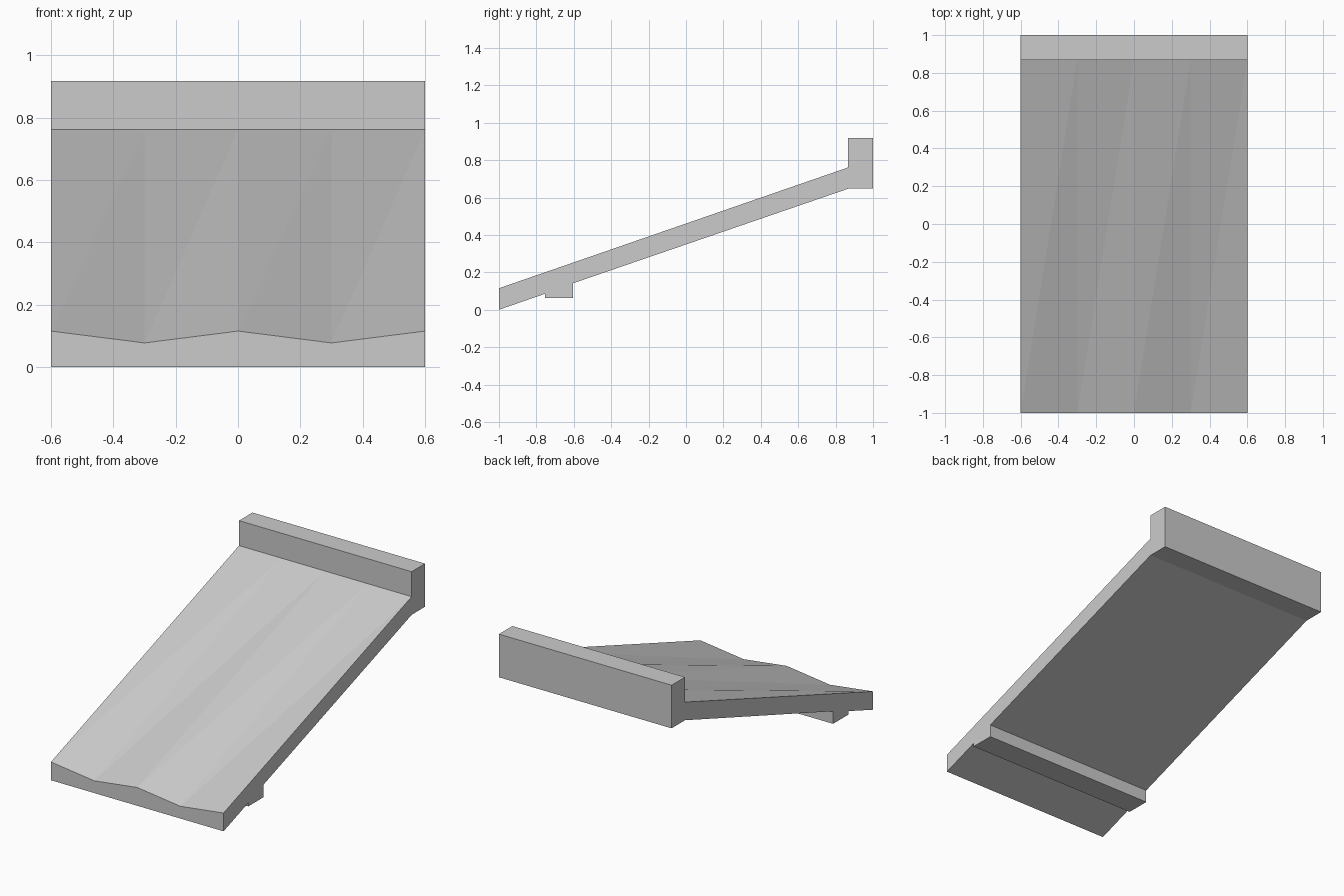
import bpy
import bmesh

cube = bpy.data.objects.get("Cube")
if cube:
    bpy.data.objects.remove(cube, do_unlink=True)

grey = bpy.data.materials.new("plain grey")
grey.use_nodes = True
colour = (0.6, 0.6, 0.6, 1)
grey.diffuse_color = colour
grey.node_tree.nodes["Principled BSDF"].inputs["Base Color"].default_value = colour

# Side profile (y, z): lower edge, hanging lug, sloped underside, raised upper rim
PROFILE = [(-1, 0), (-0.755, 0.085), (-0.755, 0.063), (-0.603, 0.063),
           (-0.603, 0.142), (0.867, 0.647), (1, 0.647), (1, 0.918),
           (0.867, 0.918), (0.867, 0.761), (-1, 0.115)]
RIM_FOOT, LIP = len(PROFILE) - 2, len(PROFILE) - 1
HALF_WIDTH = 0.6
BAYS = 4
GROOVE = 0.038

# One profile section per bay edge; grooves dip the lip on every other section
bm = bmesh.new()
sections = []
for i in range(BAYS + 1):
    x = HALF_WIDTH * (2 * i / BAYS - 1)
    section = [bm.verts.new((x, y, z)) for y, z in PROFILE]
    if i % 2:
        section[LIP].co.z -= GROOVE
    sections.append(section)

# Skin between sections, splitting the fluted top surface on its diagonal
for a, b in zip(sections, sections[1:]):
    for j in range(len(PROFILE)):
        k = (j + 1) % len(PROFILE)
        if j == RIM_FOOT:
            bm.faces.new((a[LIP], b[LIP], b[RIM_FOOT]))
            bm.faces.new((a[LIP], b[RIM_FOOT], a[RIM_FOOT]))
        else:
            bm.faces.new((a[j], a[k], b[k], b[j]))

# Side ends
bm.faces.new(sections[0])
bm.faces.new(sections[-1])
bmesh.ops.recalc_face_normals(bm, faces=bm.faces)

mesh = bpy.data.meshes.new("roof_tile")
bm.to_mesh(mesh)
bm.free()
mesh.materials.append(grey)
tile = bpy.data.objects.new("roof_tile", mesh)
bpy.context.collection.objects.link(tile)
